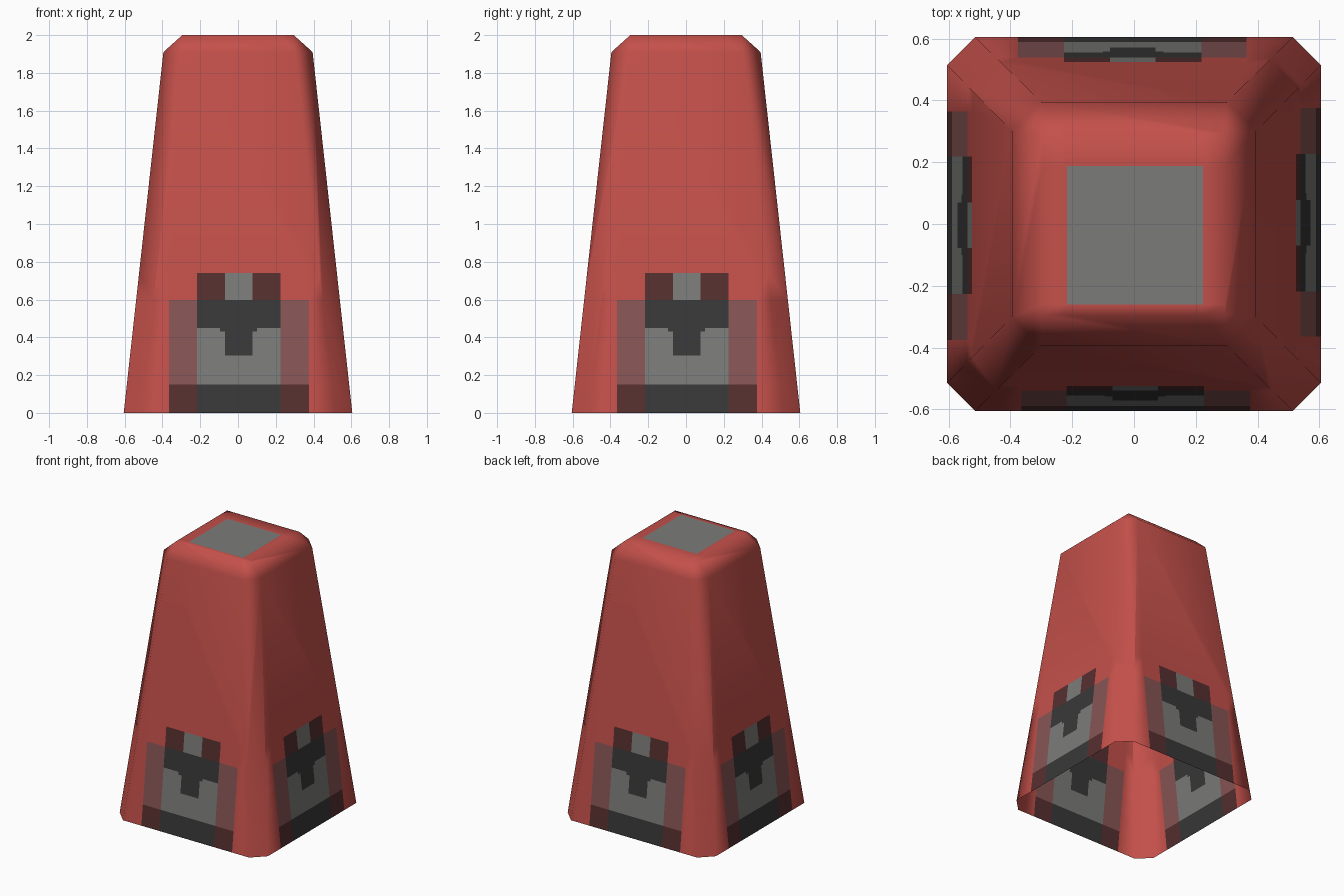
import bpy, bmesh, math
from mathutils import Vector, Matrix

if "Cube" in bpy.data.objects:
    bpy.data.objects.remove(bpy.data.objects["Cube"])


def lin(c):
    c /= 255
    return c / 12.92 if c <= 0.04045 else ((c + 0.055) / 1.055) ** 2.4


COLOURS = [("red", (196, 80, 74)), ("mid_grey", (123, 123, 121)), ("charcoal", (56, 56, 56)),
           ("maroon", (86, 47, 47)), ("mauve", (135, 85, 85))]
RED, GREY, DARK, MAROON, MAUVE = range(5)

mesh = bpy.data.meshes.new("tapered_post")
post = bpy.data.objects.new("tapered_post", mesh)
bpy.context.collection.objects.link(post)
for name, rgb in COLOURS:
    m = bpy.data.materials.new(name)
    m.diffuse_color = (*[lin(c) for c in rgb], 1)
    m.use_nodes = True
    m.node_tree.nodes["Principled BSDF"].inputs["Base Color"].default_value = m.diffuse_color
    mesh.materials.append(m)

bm = bmesh.new()


def octagon(half, cut, z):
    # starts at the front-left corner, counter-clockwise
    return [bm.verts.new(Matrix.Rotation(k * math.pi / 2, 3, 'Z') @ Vector((sx * cut, -half, z)))
            for k in range(4) for sx in (-1, 1)]


# Shell: open base, tapered sides with cut corners, chamfered cap
base = octagon(0.605, 0.515, 0)
rim = octagon(0.395, 0.30, 1.91)
cap = [bm.verts.new(Matrix.Rotation(k * math.pi / 2, 3, 'Z') @ Vector((-0.295, -0.295, 2)))
       for k in range(4)]
sides = []
for k in range(4):
    a, b, c = 2 * k, 2 * k + 1, (2 * k + 2) % 8
    sides.append(bm.faces.new((base[a], base[b], rim[b], rim[a])))
    bm.faces.new((base[b], base[c], rim[c], rim[b]))
    n = (k + 1) % 4
    bm.faces.new((rim[a], rim[b], cap[n], cap[k]))
    bm.faces.new((rim[b], rim[c], cap[n]))
top = bm.faces.new(cap)


def cut(faces, co, no):
    """Cut only the given faces with a plane."""
    geom = set(faces)
    for f in faces:
        geom.update(f.edges)
        geom.update(f.verts)
    tag = bm.faces.layers.int["part"]
    bmesh.ops.bisect_plane(bm, geom=list(geom), dist=1e-5, plane_co=co, plane_no=no)


# Tag each panel so that its pieces can be found after cutting
tag = bm.faces.layers.int.new("part")
bm.faces.ensure_lookup_table()
for k in range(4):
    bm.faces[4 * k][tag] = k + 1
bm.faces[-1][tag] = 5


def panel(i, zmax=9):
    return [f for f in bm.faces if f[tag] == i and f.calc_center_median().z < zmax]


def emblem_colour(x, z):
    if z > 0.74 or not -0.365 < x < 0.375:
        return RED
    inner = -0.218 < x < 0.226
    stem = -0.07 < x < 0.078
    if z > 0.597:
        return (GREY if stem else MAROON) if inner else RED
    if z < 0.15:
        return DARK if inner else MAROON
    if not inner:
        return MAUVE
    if z > 0.45 or (stem and z > 0.305) or (-0.095 < x < 0.10 and z > 0.43):
        return DARK
    return GREY


# Emblems near the foot of all four sides
for k in range(4):
    rot = Matrix.Rotation(k * math.pi / 2, 3, 'Z')
    cut(panel(k + 1), (0, 0, 0.74), (0, 0, 1))
    for z in (0.15, 0.305, 0.43, 0.45, 0.597):
        cut(panel(k + 1, 0.74), (0, 0, z), (0, 0, 1))
    for x in (-0.365, -0.218, -0.095, -0.07, 0.078, 0.10, 0.226, 0.375):
        cut(panel(k + 1, 0.74), rot @ Vector((x, 0, 0)), rot @ Vector((1, 0, 0)))
    for f in panel(k + 1):
        p = rot.inverted() @ f.calc_center_median()
        f.material_index = emblem_colour(p.x, p.z)

# Grey square on the cap
for x in (-0.217, 0.224):
    cut(panel(5), (x, 0, 2), (1, 0, 0))
for y in (-0.26, 0.187):
    cut(panel(5), (0, y, 2), (0, 1, 0))
for f in panel(5):
    p = f.calc_center_median()
    if -0.217 < p.x < 0.224 and -0.26 < p.y < 0.187:
        f.material_index = GREY

for f in bm.faces:
    f.smooth = True
bm.to_mesh(mesh)
bm.free()

# Keep the broad faces flat while the bevels stay soft
post.modifiers.new("soft_bevels", 'WEIGHTED_NORMAL')
